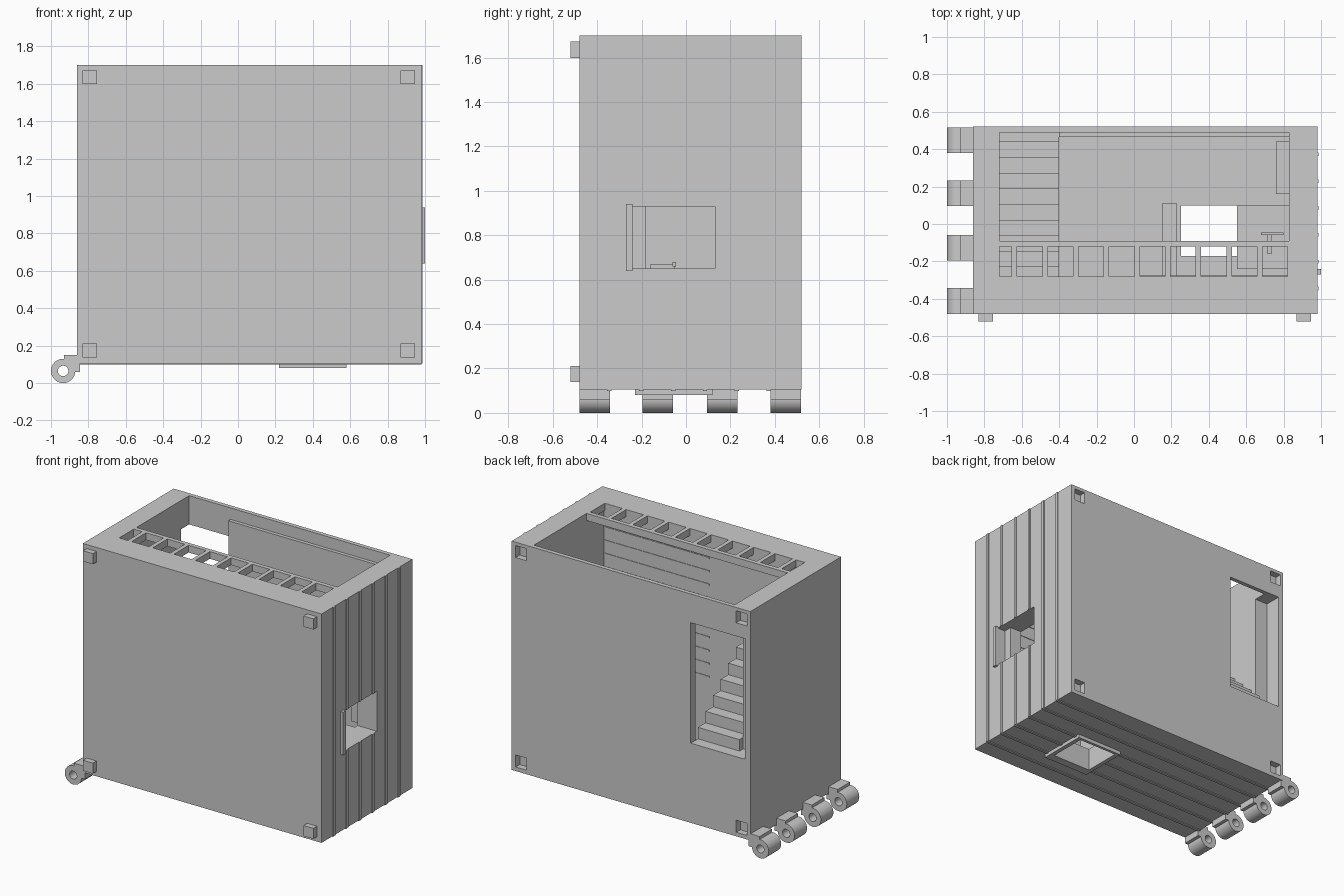
import bpy, bmesh, math
from mathutils import Vector

old = bpy.data.objects.get("Cube")
if old:
    bpy.data.objects.remove(old, do_unlink=True)

grey = bpy.data.materials.new("plain grey")
grey.use_nodes = True
grey.diffuse_color = (0.6, 0.6, 0.6, 1)
grey.node_tree.nodes["Principled BSDF"].inputs["Base Color"].default_value = (0.6, 0.6, 0.6, 1)


def finish(name, bm):
    bmesh.ops.recalc_face_normals(bm, faces=bm.faces)
    mesh = bpy.data.meshes.new(name)
    bm.to_mesh(mesh)
    bm.free()
    mesh.materials.append(grey)
    obj = bpy.data.objects.new(name, mesh)
    bpy.context.collection.objects.link(obj)
    return obj


def boxes(name, items):
    """One object from boxes given as (x0, x1, y0, y1, z0, z1)."""
    bm = bmesh.new()
    for x0, x1, y0, y1, z0, z1 in items:
        verts = bmesh.ops.create_cube(bm, size=1)["verts"]
        size, mid = Vector((x1 - x0, y1 - y0, z1 - z0)), Vector((x0 + x1, y0 + y1, z0 + z1)) / 2
        for v in verts:
            v.co = v.co * size + mid
    return finish(name, bm)


def extrude_profile(name, points, place, offset):
    """Solid from a flat outline; place maps outline points into space."""
    bm = bmesh.new()
    face = bm.faces.new([bm.verts.new(place(a, b)) for a, b in points])
    ext = bmesh.ops.extrude_face_region(bm, geom=[face])["geom"]
    bmesh.ops.translate(bm, vec=offset, verts=[g for g in ext if isinstance(g, bmesh.types.BMVert)])
    return finish(name, bm)


def cut(target, name, items):
    cutter = boxes(name, items)
    cutter.hide_render = True
    mod = target.modifiers.new(name, "BOOLEAN")
    mod.operation, mod.solver, mod.object = "DIFFERENCE", "EXACT", cutter
    bpy.context.view_layer.objects.active = target
    bpy.ops.object.modifier_apply(modifier=mod.name)
    bpy.data.objects.remove(cutter, do_unlink=True)


# Hollow shell with stairwell opening, two doorways and corner sockets
L, R, F, B, LOW, TOP = -0.86, 0.98, -0.48, 0.52, 0.105, 1.7
corners = [(x, z) for x in (-0.793, 0.907) for z in (0.175, 1.635)]
shell = boxes("shell", [(L, R, F, B, LOW, TOP)])
cut(shell, "room_cutter", [(-0.72, 0.83, -0.28, 0.49, 0.24, 1.8)])
cut(shell, "stairwell_cutter", [(-0.82, -0.4, 0.4, 0.6, 0.66, 1.5)])
cut(shell, "side_door_cutter", [(0.8, 1.1, -0.24, 0.13, 0.65, 0.93)])
cut(shell, "lower_door_cutter", [(0.25, 0.55, -0.17, 0.1, 0, 0.3)])
cut(shell, "socket_cutter", [(x - 0.042, x + 0.042, B - 0.045, 0.6, z - 0.042, z + 0.042)
                             for x, z in corners])

# Stacking feet
boxes("feet", [(x - 0.038, x + 0.038, -0.52, F, z - 0.037, z + 0.037) for x, z in corners])

# Raised seams on the side and underside
seams = [-0.345 + 0.1435 * i for i in range(6)]
boxes("side_seams", [(R - 0.01, R + 0.006, y - 0.01, y + 0.01, z0, z1) for y in seams
                     for z0, z1 in ((LOW, TOP),) if not -0.24 < y < 0.13]
      + [(R - 0.01, R + 0.006, y - 0.01, y + 0.01, z0, z1) for y in seams if -0.24 < y < 0.13
         for z0, z1 in ((LOW, 0.65), (0.93, TOP))])
boxes("underside_seams", [(x0, x1, y - 0.01, y + 0.01, LOW - 0.006, LOW + 0.01) for y in seams
                          for x0, x1 in (((L, 0.22), (0.58, R)) if -0.23 < y < 0.12 else ((L, R),))])

# Door trims, thresholds and opened door leaves
boxes("side_door_sill", [(0.97, 1.0, -0.27, -0.24, 0.64, 0.94)])
boxes("side_door_step", [(0.83, 0.92, -0.24, -0.18, 0.65, 0.93)])
boxes("side_door_leaf", [(0.55, 0.83, -0.24, 0.1, 0.61, 0.65)])
boxes("side_door_handle", [(0.715, 0.735, -0.16, -0.05, 0.65, 0.67),
                           (0.68, 0.8, -0.06, -0.045, 0.66, 0.68)])
boxes("lower_door_frame", [(0.22, 0.25, -0.23, 0.12, 0.08, LOW), (0.55, 0.58, -0.23, 0.12, 0.08, LOW),
                           (0.25, 0.55, -0.23, -0.17, 0.08, LOW), (0.25, 0.55, 0.1, 0.12, 0.08, LOW)])
boxes("lower_door_leaf", [(0.15, 0.23, -0.28, 0.11, 0.24, 0.54)])

# Stairs climbing to the stairwell
steps = [(-0.28, 0.24), (0.49, 0.24), (0.49, 0.66)]
y, z = 0.44, 0.66
while y > -0.28:
    steps += [(y, z), (y, z + 0.08)]
    y, z = y - 0.0835, z + 0.08
steps.append((-0.28, z))
extrude_profile("stairs", steps, lambda a, b: (-0.72, a, b), (0.32, 0, 0))

# Railing across the open side
slots = [-0.789 + 0.164 * i for i in range(10)]
boxes("railing", [(-0.72, 0.83, -0.12, -0.09, 1.65, TOP)]
      + [(x + 0.135, min(x + 0.164, 0.83), -0.28, -0.12, 1.65, TOP) for x in slots])

# Interior details
boxes("ceiling_panel", [(-0.4, 0.83, 0.465, 0.49, 0.24, 1.62)])
boxes("wall_cabinet", [(0.76, 0.83, 0.16, 0.44, 0.65, 0.93)])
boxes("floor_planks", [(0.016, 0.83, -0.28, -0.276, 0.7 + 0.092 * i, 0.71 + 0.092 * i)
                       for i in range(10)])


# Hinge knuckles along the lower edge
def hinge(name, y0, y1):
    cx, cz, n = -0.935, 0.065, 32
    bm = bmesh.new()
    rings = []
    for radius, y in ((0.065, y0), (0.065, y1), (0.028, y1), (0.028, y0)):
        rings.append([bm.verts.new((cx + radius * math.cos(math.tau * i / n), y,
                                    cz + radius * math.sin(math.tau * i / n))) for i in range(n)])
    for k in range(4):
        a, b = rings[k], rings[(k + 1) % 4]
        for i in range(n):
            j = (i + 1) % n
            bm.faces.new((a[i], a[j], b[j], b[i]))
    obj = finish(name, bm)
    bpy.ops.object.select_all(action="DESELECT")
    obj.select_set(True)
    bpy.context.view_layer.objects.active = obj
    bpy.ops.object.shade_smooth_by_angle(angle=math.radians(35))
    arm = [(-0.93, 0.12), (-0.93, 0.15), (L, 0.15), (L, LOW), (-0.845, LOW), (-0.845, 0.06),
           (-0.88, 0.06), (-0.885, 0.1)]
    extrude_profile(name + "_arm", arm, lambda a, b: (a, y0, b), (0, y1 - y0, 0))


for number, y0 in enumerate((-0.48, -0.195, 0.095, 0.38)):
    hinge("hinge_%d" % (number + 1), y0, y0 + 0.137)
